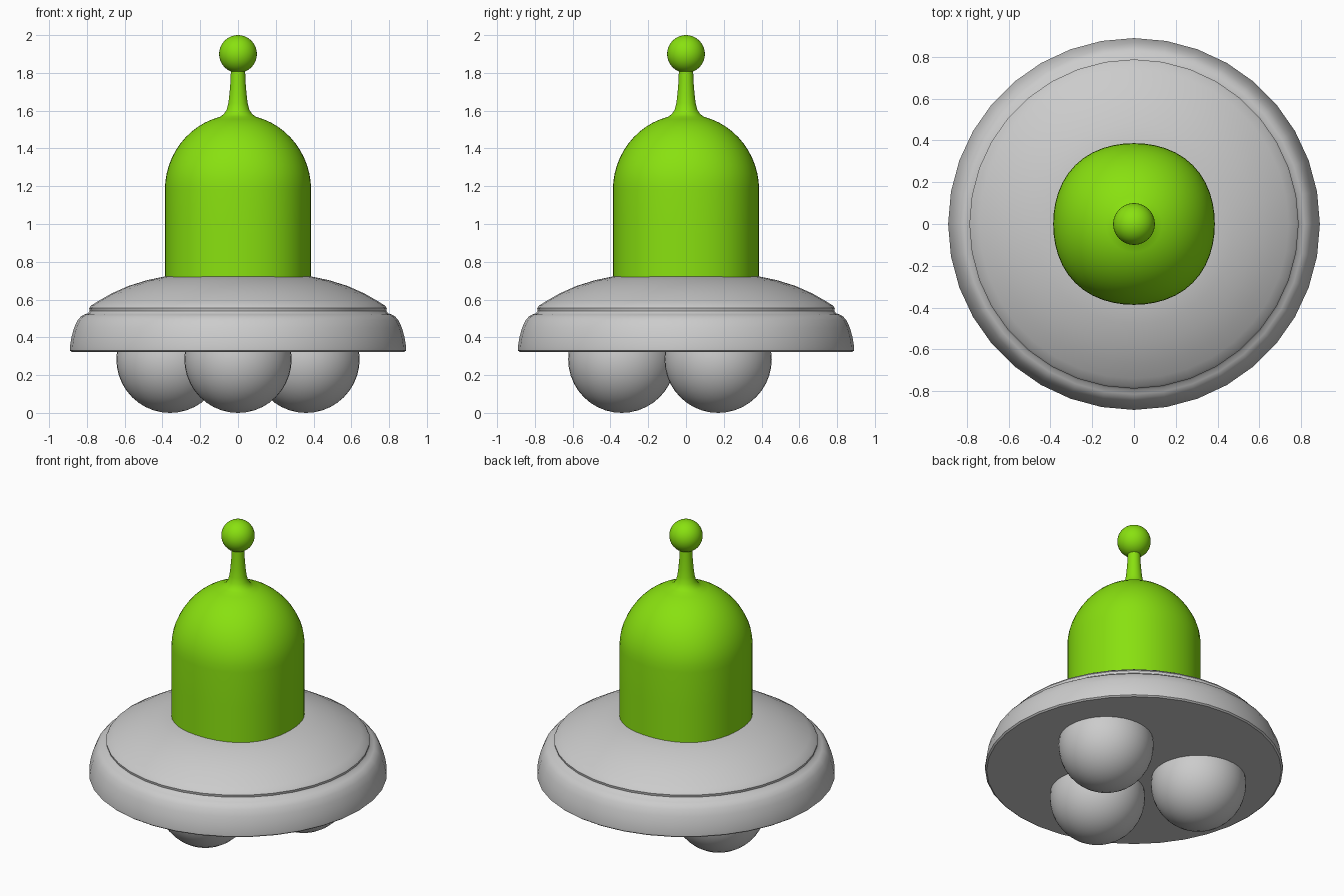
import bpy, math

if "Cube" in bpy.data.objects:
    bpy.data.objects.remove(bpy.data.objects["Cube"])


def smooth(obj, angle=35):
    bpy.ops.object.select_all(action='DESELECT')
    obj.select_set(True)
    bpy.context.view_layer.objects.active = obj
    bpy.ops.object.shade_smooth_by_angle(angle=math.radians(angle))


def lathe(name, profile, sides, squareness=lambda z: 0.0):
    """Spin (radius, z) points round z; squareness swells the diagonals."""
    verts, faces = [], []
    for r, z in profile:
        for i in range(sides):
            a = 2 * math.pi * i / sides
            k = r * (1 + squareness(z) * (1 - math.cos(4 * a)) / 2)
            verts.append((k * math.cos(a), k * math.sin(a), z))
    for j in range(len(profile) - 1):
        for i in range(sides):
            n = (i + 1) % sides
            faces.append((j * sides + i, j * sides + n,
                          (j + 1) * sides + n, (j + 1) * sides + i))
    faces.append(tuple(reversed(range(sides))))
    faces.append(tuple(range(len(verts) - sides, len(verts))))
    mesh = bpy.data.meshes.new(name)
    mesh.from_pydata(verts, [], faces)
    obj = bpy.data.objects.new(name, mesh)
    bpy.context.collection.objects.link(obj)
    smooth(obj)
    return obj


def ball(name, radius, location):
    bpy.ops.mesh.primitive_uv_sphere_add(segments=40, ring_count=20,
                                         radius=radius, location=location)
    obj = bpy.context.object
    obj.name = name
    smooth(obj)
    return obj


green = bpy.data.materials.new("bright_green")
green.diffuse_color = (0.25, 0.75, 0.005, 1)
green.use_nodes = True
green.node_tree.nodes["Principled BSDF"].inputs["Base Color"].default_value = green.diffuse_color

# Saucer: flared rim, small groove, shallow dome
lathe("saucer", [
    (0.88, 0.322), (0.89, 0.33), (0.89, 0.35), (0.882, 0.40), (0.868, 0.45),
    (0.85, 0.49), (0.832, 0.51), (0.815, 0.52), (0.795, 0.527),
    (0.785, 0.54), (0.788, 0.555), (0.778, 0.568), (0.74, 0.592),
    (0.67, 0.632), (0.58, 0.672), (0.48, 0.703), (0.38, 0.724)], 36)

# Landing balls under the saucer
for side, (x, y) in {"front": (0, -0.34), "left": (-0.36, 0.17),
                     "right": (0.36, 0.17)}.items():
    ball(side + "_landing_ball", 0.284, (x, y, 0.284))

# Cabin: slightly squared column and dome flowing into the antenna stem
H, R, Z0 = 0.40, 0.387, 1.18
profile = [(R, 0.70), (R, 0.95)]
for i in range(13):
    t = math.radians(76 * i / 12)
    profile.append((R * math.cos(t), Z0 + H * math.sin(t)))
profile += [(0.075, 1.582), (0.06, 1.605), (0.051, 1.64), (0.045, 1.69),
            (0.04, 1.75), (0.037, 1.83)]
cabin = lathe("cabin_and_antenna", profile, 48,
              lambda z: 0.03 * max(0, min(1, (1.58 - z) / 0.3)))

# Antenna tip
tip = ball("antenna_tip", 0.1, (0, 0, 1.9))
for obj in (cabin, tip):
    obj.data.materials.append(green)
